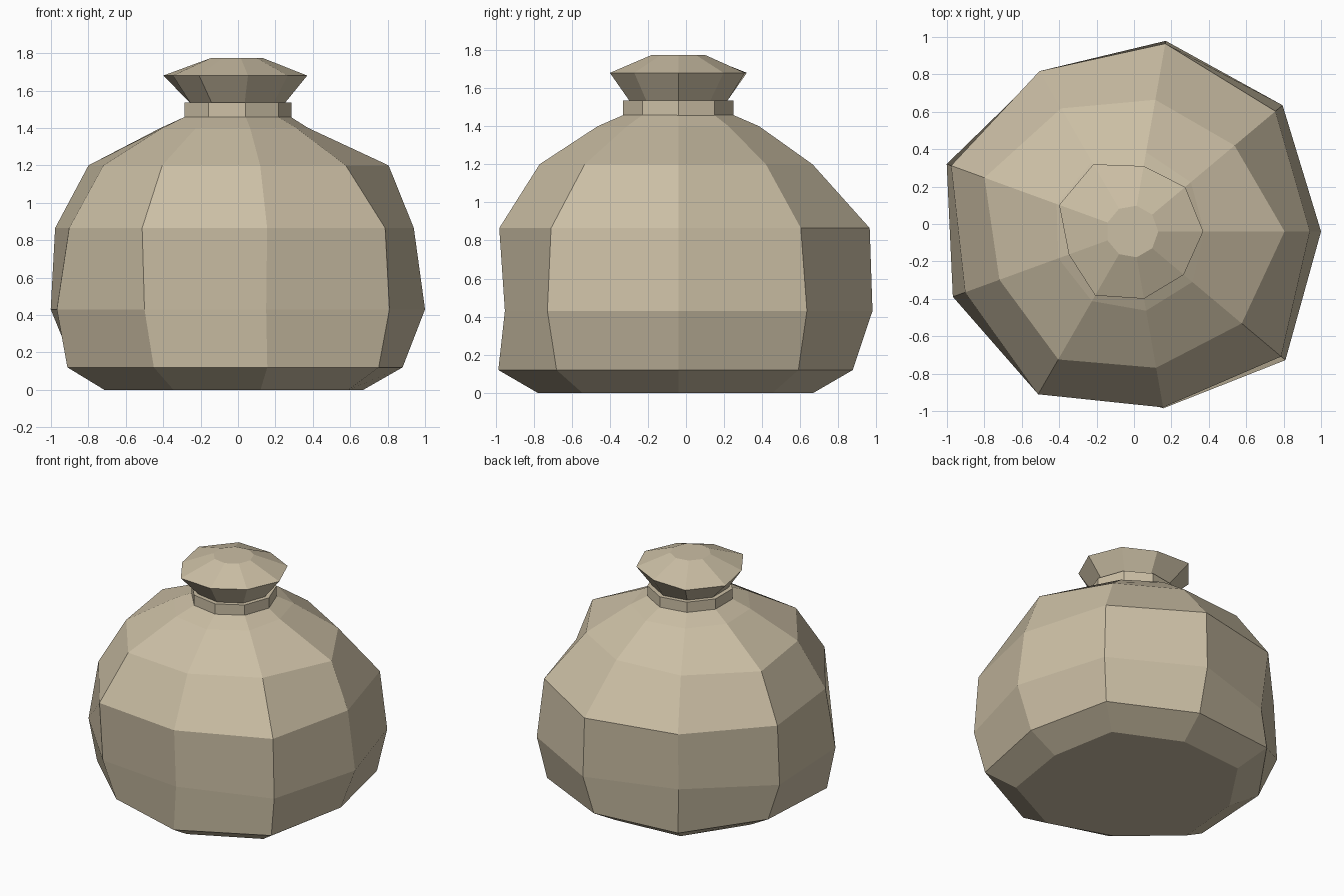
import bpy, bmesh, math

if "Cube" in bpy.data.objects:
    bpy.data.objects.remove(bpy.data.objects["Cube"])

SIDES = 9
CX, CY = -0.01, -0.04

cloth = bpy.data.materials.new("beige_cloth")
cloth.diffuse_color = (0.60, 0.52, 0.375, 1)
cloth.use_nodes = True
cloth.node_tree.nodes["Principled BSDF"].inputs["Base Color"].default_value = cloth.diffuse_color


def loft(name, rings):
    """Flat-shaded nine-sided loft; each ring is (z, radius or nine radii)."""
    bm = bmesh.new()
    loops = []
    for z, radii in rings:
        if not isinstance(radii, (list, tuple)):
            radii = [radii] * SIDES
        loops.append([bm.verts.new((CX + r * math.cos(math.tau * i / SIDES),
                                    CY + r * math.sin(math.tau * i / SIDES), z))
                      for i, r in enumerate(radii)])
    for low, high in zip(loops, loops[1:]):
        for i in range(SIDES):
            j = (i + 1) % SIDES
            bm.faces.new((low[i], low[j], high[j], high[i]))
    bm.faces.new(loops[0][::-1])
    bm.faces.new(loops[-1])
    mesh = bpy.data.meshes.new(name)
    bm.to_mesh(mesh)
    bm.free()
    mesh.materials.append(cloth)
    obj = bpy.data.objects.new(name, mesh)
    bpy.context.collection.objects.link(obj)
    return obj


# Lumpy sack body, each ring starting at +x and running counter-clockwise
base = [0.89, 0.98, 0.93, 0.98, 0.92, 0.96, 0.88, 0.96, 0.995]
loft("sack_body", [
    (0.0, [r - 0.21 for r in base]),
    (0.12, base),
    (0.43, [1.01, 1.05, 1.035, 0.94, 1.055, 1.02, 0.98, 0.925, 1.07]),
    (0.865, [0.95, 1.0, 1.02, 0.99, 1.03, 0.95, 1.005, 0.955, 1.04]),
    (1.2, [0.815, 0.715, 0.715, 0.76, 0.84, 0.755, 0.79, 0.74, 0.765]),
    (1.4, [0.385, 0.41, 0.43, 0.43, 0.43, 0.42, 0.43, 0.43, 0.42]),
    (1.46, 0.29),
    (1.48, 0.2),
])

# Tie band around the neck
loft("neck_tie", [(1.43, 0.295), (1.535, 0.295)])

# Gathered cloth above the tie
loft("gathered_top", [
    (1.50, 0.24),
    (1.535, 0.262),
    (1.68, [0.38, 0.37, 0.355, 0.415, 0.415, 0.36, 0.395, 0.365, 0.36]),
    (1.775, 0.14),
])
